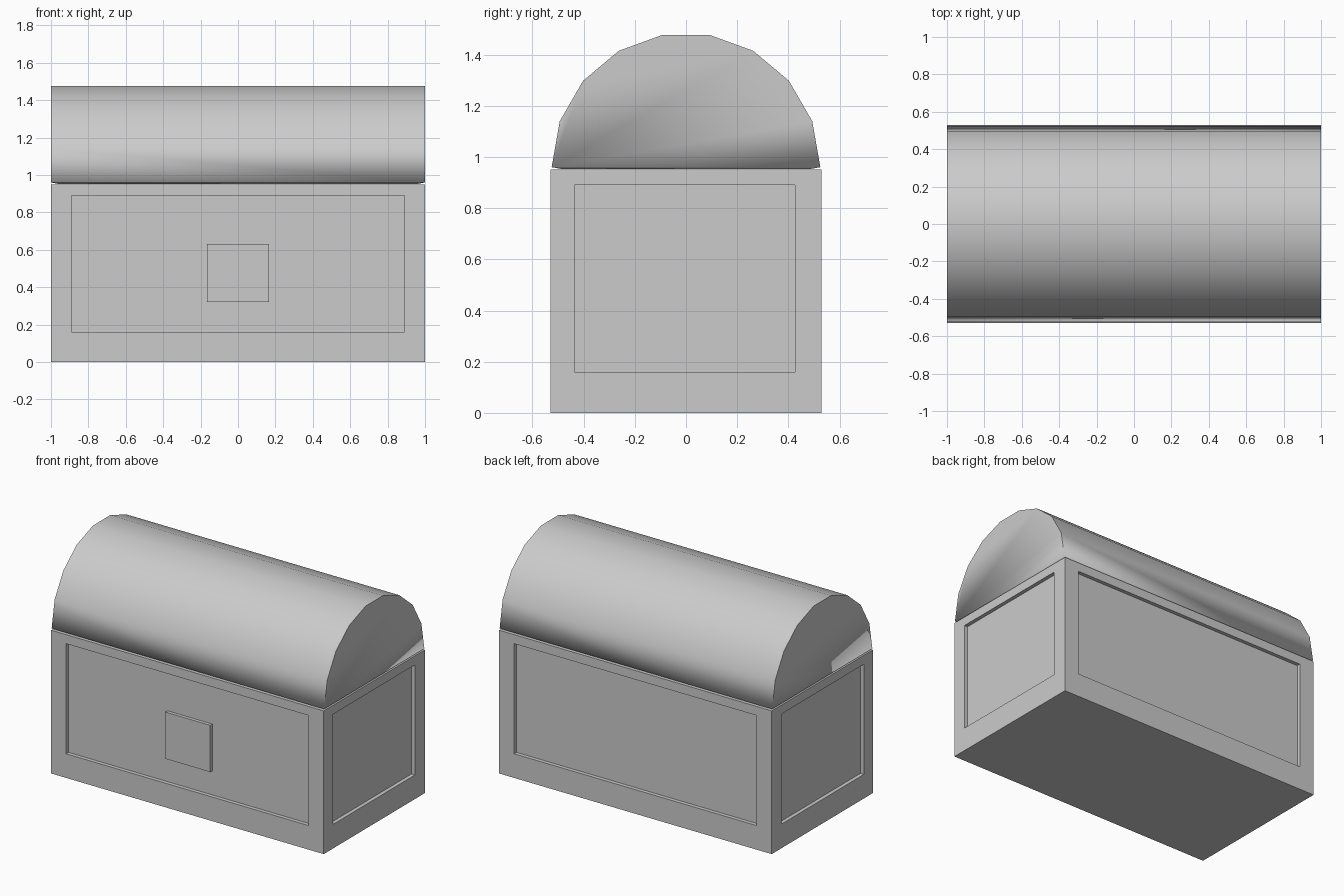
import bpy, bmesh
from math import cos, sin, radians
from mathutils import Vector

if "Cube" in bpy.data.objects:
    bpy.data.objects.remove(bpy.data.objects["Cube"])


def finish(name, bm, thickness=0.0, smooth=False):
    bmesh.ops.recalc_face_normals(bm, faces=bm.faces[:])
    mesh = bpy.data.meshes.new(name)
    bm.to_mesh(mesh)
    bm.free()
    ob = bpy.data.objects.new(name, mesh)
    bpy.context.collection.objects.link(ob)
    bpy.context.view_layer.objects.active = ob
    ob.select_set(True)
    if smooth:
        bpy.ops.object.shade_smooth_by_angle(angle=radians(35))
    ob.select_set(False)
    if thickness:
        mod = ob.modifiers.new("wall_thickness", 'SOLIDIFY')
        mod.thickness = thickness
        mod.offset = -1
        mod.use_even_offset = True
    return ob


def box(lo, hi):
    bm = bmesh.new()
    bmesh.ops.create_cube(bm, size=1)
    lo, hi = Vector(lo), Vector(hi)
    for v in bm.verts:
        v.co = Vector(lo[i] + (v.co[i] + 0.5) * (hi[i] - lo[i]) for i in range(3))
    return bm


# Chest body: open-topped box with a recessed panel on all four sides
X, Y, TOP = 1.0, 0.53, 0.95
bm = box((-X, -Y, 0), (X, Y, TOP))
bm.normal_update()
bmesh.ops.delete(bm, geom=[f for f in bm.faces if f.normal.z > 0.9], context='FACES_ONLY')
limits = {0: (-0.89, 0.89), 1: (-0.435, 0.425), 2: (0.16, 0.89)}
for side in [f for f in bm.faces if abs(f.normal.z) < 0.1]:
    across = 1 if abs(side.normal.x) > 0.5 else 0
    bmesh.ops.inset_individual(bm, faces=[side], thickness=0.1)
    for v in side.verts:
        for axis, mid in ((across, 0), (2, TOP / 2)):
            v.co[axis] = limits[axis][v.co[axis] > mid]
    shift = side.normal * -0.025
    bmesh.ops.inset_individual(bm, faces=[side], thickness=0)
    bmesh.ops.translate(bm, verts=side.verts[:], vec=shift)
finish("chest_body", bm, 0.04)

# Lock plate standing in the front panel
finish("lock_plate", box((-0.165, -0.527, 0.32), (0.165, -0.495, 0.63)))

# Barrel lid: nine-sided half round with closed ends, hollow underneath
R, LID_Z = 0.525, 0.96
bm = bmesh.new()
ends = [[bm.verts.new((x, R * cos(radians(20 * i)), LID_Z + R * sin(radians(20 * i))))
         for i in range(10)] for x in (-X, X)]
for ring in ends:
    bm.faces.new(ring)
for i in range(9):
    bm.faces.new((ends[0][i], ends[0][i + 1], ends[1][i + 1], ends[1][i]))
# outward normals, fixed by the recalculation in finish()
finish("chest_lid", bm, 0.04, smooth=True)
